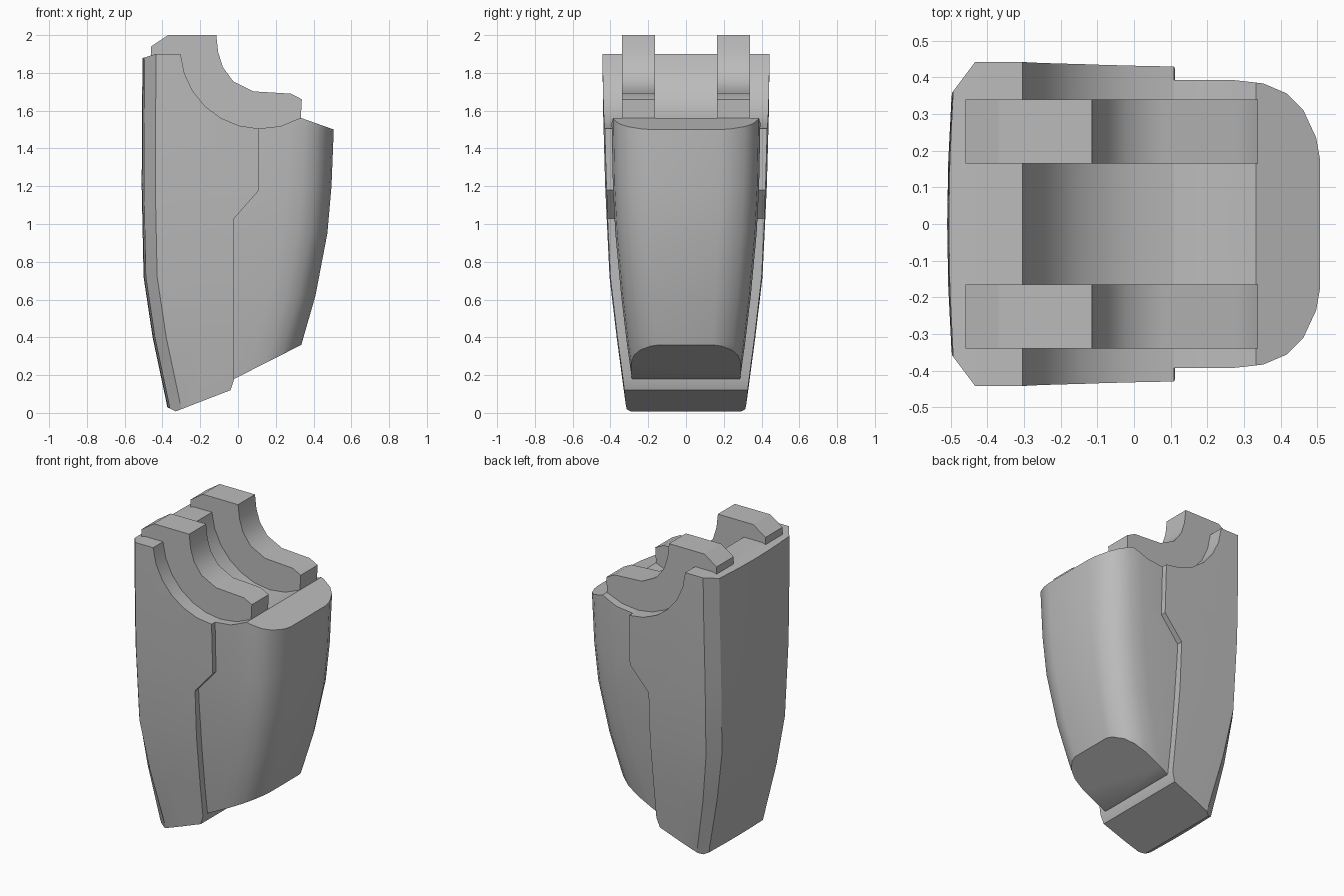
import bpy, bmesh, math

if "Cube" in bpy.data.objects:
    bpy.data.objects.remove(bpy.data.objects["Cube"])

grey = bpy.data.materials.new("armour_grey")
grey.use_nodes = True
colour = (0.5, 0.5, 0.5, 1)
grey.diffuse_color = colour
grey.node_tree.nodes["Principled BSDF"].inputs["Base Color"].default_value = colour


def loft(name, rings):
    """Closed solid through a stack of rings with equal point counts."""
    bm = bmesh.new()
    loops = [[bm.verts.new(p) for p in ring] for ring in rings]
    n = len(loops[0])
    for low, high in zip(loops, loops[1:]):
        for i in range(n):
            j = (i + 1) % n
            bm.faces.new((low[i], low[j], high[j], high[i]))
    bm.faces.new(loops[0][::-1])
    bm.faces.new(loops[-1])
    bmesh.ops.recalc_face_normals(bm, faces=bm.faces[:])
    mesh = bpy.data.meshes.new(name)
    bm.to_mesh(mesh)
    bm.free()
    mesh.materials.append(grey)
    obj = bpy.data.objects.new(name, mesh)
    bpy.context.collection.objects.link(obj)
    return obj


def prism(name, profile, y0, y1):
    """Side profile (x, z) extruded along y."""
    return loft(name, [[(x, y, z) for x, z in profile] for y in (y0, y1)])


def trim(obj, profile):
    """Keep only the part of the object inside a side profile."""
    cutter = prism("trim_helper", profile, -1, 1)
    cutter.hide_render = True
    mod = obj.modifiers.new("trim", 'BOOLEAN')
    mod.operation, mod.solver, mod.object = 'INTERSECT', 'EXACT', cutter
    graph = bpy.context.evaluated_depsgraph_get()
    mesh = bpy.data.meshes.new_from_object(obj.evaluated_get(graph))
    obj.modifiers.clear()
    obj.data = mesh
    bpy.data.objects.remove(cutter)


def smooth(obj, angle):
    bpy.ops.object.select_all(action='DESELECT')
    obj.select_set(True)
    bpy.context.view_layer.objects.active = obj
    bpy.ops.object.shade_smooth_by_angle(angle=math.radians(angle))


def mirrored(half):
    """Full outline from its +y half."""
    return half + [(x, -y) for x, y in reversed(half) if y > 0]


# Round knee recess shared by all parts
def arc(start, end, steps):
    angles = [math.radians(start + (end - start) * i / steps) for i in range(steps + 1)]
    return [(0.12 + 0.425 * math.cos(a), 1.93 + 0.425 * math.sin(a)) for a in angles]


front_arc = arc(184, 268.6, 6)
back_arc = arc(268.6, 300, 2)

# Shin plate: chamfered front, tapering to the ankle (z, front x, half width)
rings = []
for z, f, w in [(-0.05, -0.36, 0.3), (0.05, -0.378, 0.32), (0.4, -0.452, 0.367),
                (0.72, -0.5, 0.405), (1.2, -0.51, 0.428), (1.6, -0.508, 0.439),
                (1.95, -0.505, 0.443)]:
    d = 0.035 + 0.045 * min(1, max(z, 0) / 0.72)
    half = [(f, 0), (f + 0.003, w * 0.4), (f + 0.012, w - d), (f + 0.072, w),
            (f + 0.2, w), (0.2, w - 0.008)]
    rings.append([(x, y, z) for x, y in mirrored(half)])
shin = loft("shin_plate", rings)
trim(shin, [(-0.6, 1.86), (-0.5, 1.88), (-0.435, 1.9)] + front_arc +
     [(0.112, 1.18), (-0.02, 1.03), (-0.02, 0.18), (-0.04, 0.12),
      (-0.33, 0.008), (-0.375, 0.03), (-0.6, 0.12)])
smooth(shin, 25)

# Calf shell: rounded back (z, back x, half width)
rings = []
for z, b, w in [(0.1, 0.245, 0.275), (0.36, 0.335, 0.312), (0.62, 0.41, 0.343),
                (0.95, 0.473, 0.374), (1.2, 0.495, 0.387), (1.5, 0.507, 0.393),
                (1.65, 0.51, 0.394)]:
    bend = [(0.24, 1), (0.155, 0.975), (0.09, 0.905), (0.045, 0.79),
            (0.01, 0.6), (0, 0.46), (0, 0)]
    half = [(-0.12, w)] + [(b - dx, w * s) for dx, s in bend]
    rings.append([(x, y, z) for x, y in mirrored(half)])
calf = loft("calf_shell", rings)
trim(calf, [(-0.06, 1.0), (0.1, 1.2), (0.1, 1.45)] + back_arc +
     [(0.507, 1.5), (0.6, 1.46), (0.6, 0.36), (0.335, 0.36), (-0.02, 0.18), (-0.06, 0.18)])
smooth(calf, 30)

# Pair of curved knee brackets seated in the recess
outline = [(-0.46, 1.89), (-0.46, 1.94), (-0.37, 2), (-0.115, 2), (-0.105, 1.91),
           (-0.08, 1.83), (-0.025, 1.755), (0.08, 1.702), (0.28, 1.69), (0.338, 1.66)]
seat = (front_arc + back_arc[1:])[::-1]
for side, y0, y1 in (("left", 0.165, 0.34), ("right", -0.34, -0.165)):
    bracket = prism(side + "_knee_bracket", outline + seat + [(-0.3, 1.89)], y0, y1)
    smooth(bracket, 28)
